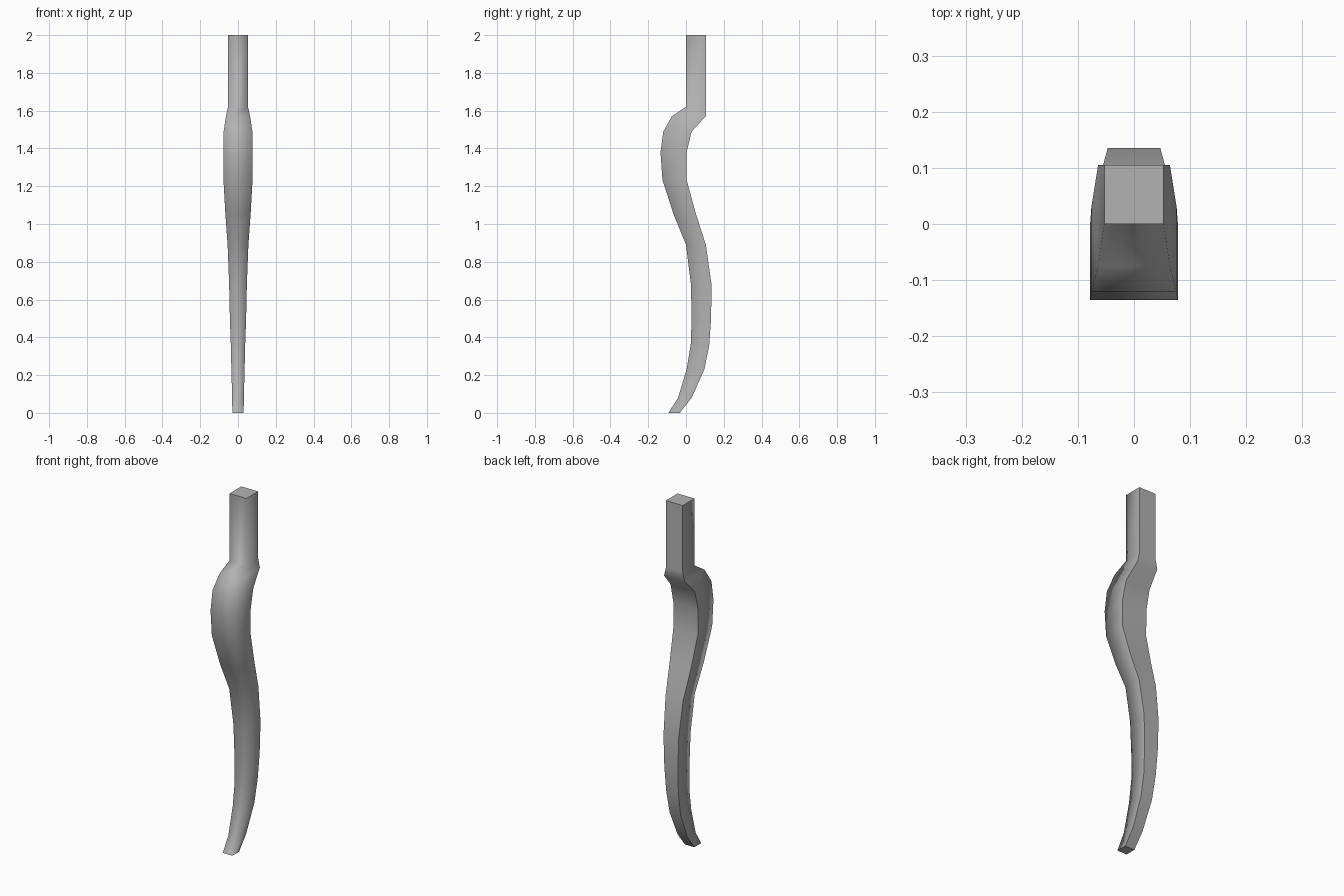
import bpy
import bmesh

cube = bpy.data.objects.get("Cube")
if cube:
    bpy.data.objects.remove(cube)

# Leg stations, top to bottom: height, front y, back y, half width
STATIONS = [
    (2.00, 0.00, 0.105, 0.053),
    (1.62, 0.00, 0.105, 0.053),
    (1.57, -0.075, 0.105, 0.064),
    (1.49, -0.12, 0.03, 0.076),
    (1.38, -0.135, 0.003, 0.078),
    (1.235, -0.125, 0.003, 0.077),
    (1.055, -0.067, 0.052, 0.067),
    (0.89, 0.00, 0.105, 0.055),
    (0.68, 0.026, 0.135, 0.047),
    (0.50, 0.03, 0.133, 0.043),
    (0.36, 0.025, 0.123, 0.038),
    (0.23, 0.003, 0.097, 0.035),
    (0.08, -0.042, 0.03, 0.031),
    (0.00, -0.093, -0.033, 0.03),
]

# Loft a square section through the stations
bm = bmesh.new()
rings = []
for z, front, back, half in STATIONS:
    corners = [(-half, front), (half, front), (half, back), (-half, back)]
    rings.append([bm.verts.new((x, y, z)) for x, y in corners])
for upper, lower in zip(rings, rings[1:]):
    for i in range(4):
        j = (i + 1) % 4
        bm.faces.new((lower[i], lower[j], upper[j], upper[i]))
    # Crisp back corners, soft front corners
    for i in (2, 3):
        bm.edges.get((lower[i], upper[i])).smooth = False

# Flat caps with crisp rims
caps = [bm.faces.new(rings[0]), bm.faces.new(rings[-1][::-1])]
for cap in caps:
    for edge in cap.edges:
        edge.smooth = False
for face in bm.faces:
    face.smooth = True
bmesh.ops.recalc_face_normals(bm, faces=bm.faces[:])

mesh = bpy.data.meshes.new("curved_leg")
bm.to_mesh(mesh)
bm.free()

# Plain grey finish
grey = bpy.data.materials.new("plain_grey")
grey.use_nodes = True
colour = (0.45, 0.45, 0.45, 1.0)
grey.diffuse_color = colour
grey.node_tree.nodes["Principled BSDF"].inputs["Base Color"].default_value = colour
mesh.materials.append(grey)

leg = bpy.data.objects.new("curved_leg", mesh)
bpy.context.collection.objects.link(leg)
